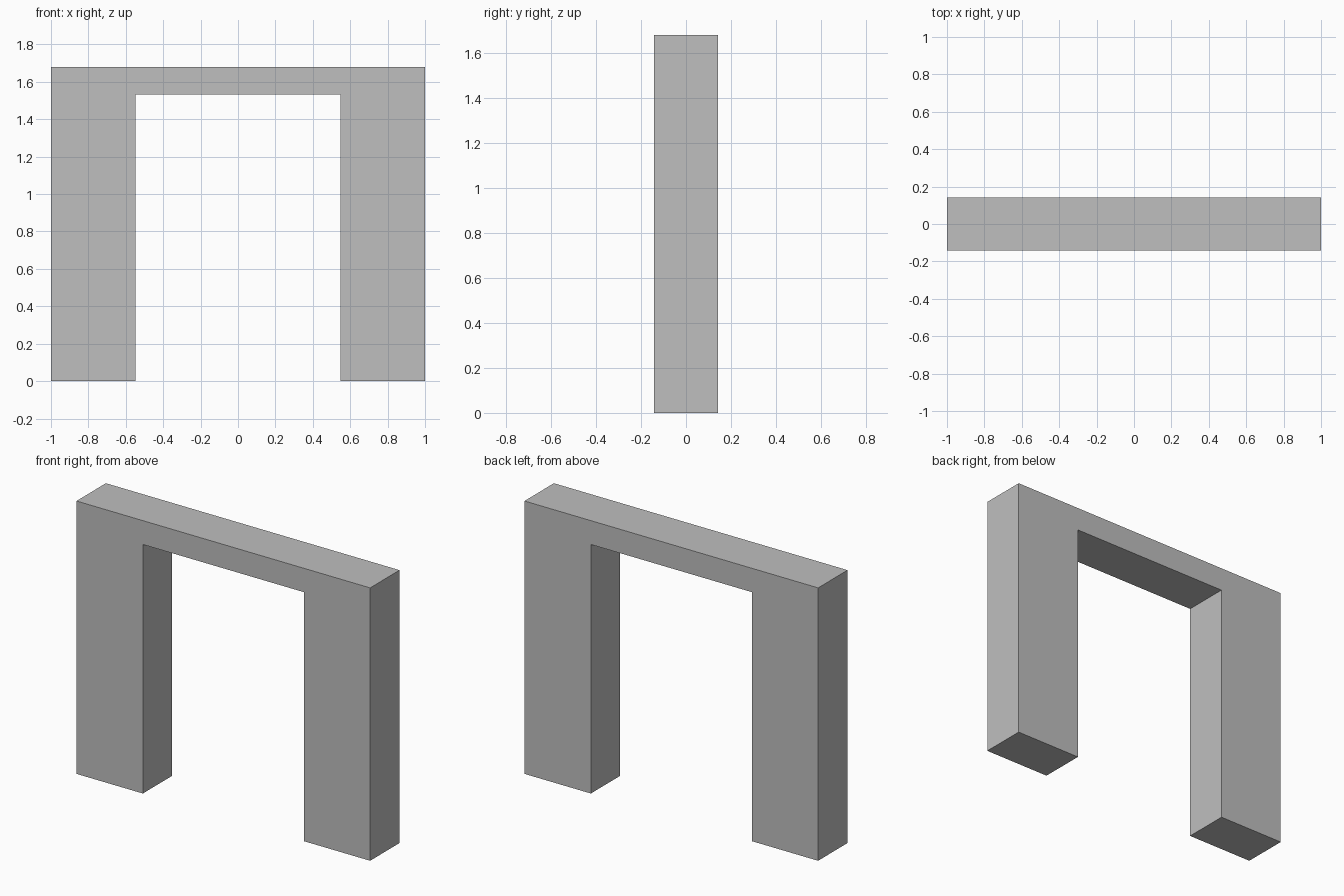
import bpy
import bmesh

cube = bpy.data.objects.get("Cube")
if cube:
    bpy.data.objects.remove(cube, do_unlink=True)

# Main dimensions
HALF_WIDTH, HALF_DEPTH, HEIGHT = 1.0, 0.143, 1.68
OPENING_HALF, OPENING_TOP = 0.548, 1.533

# Plain grey material
grey = bpy.data.materials.new("plain grey")
grey.use_nodes = True
colour = (0.52, 0.52, 0.52, 1.0)
grey.diffuse_color = colour
grey.node_tree.nodes["Principled BSDF"].inputs["Base Color"].default_value = colour

# Portal outline: half the profile, mirrored to the other leg
half = [(HALF_WIDTH, HEIGHT), (HALF_WIDTH, 0), (OPENING_HALF, 0), (OPENING_HALF, OPENING_TOP)]
outline = half + [(-x, z) for x, z in reversed(half)]

# Extrude the outline from front to back
bm = bmesh.new()
front = bm.faces.new([bm.verts.new((x, -HALF_DEPTH, z)) for x, z in outline])
extruded = bmesh.ops.extrude_face_region(bm, geom=[front], use_keep_orig=True)
moved = [g for g in extruded["geom"] if isinstance(g, bmesh.types.BMVert)]
bmesh.ops.translate(bm, verts=moved, vec=(0, 2 * HALF_DEPTH, 0))
bmesh.ops.recalc_face_normals(bm, faces=bm.faces)

mesh = bpy.data.meshes.new("doorway_arch")
bm.to_mesh(mesh)
bm.free()
mesh.materials.append(grey)
bpy.context.collection.objects.link(bpy.data.objects.new("doorway_arch", mesh))
